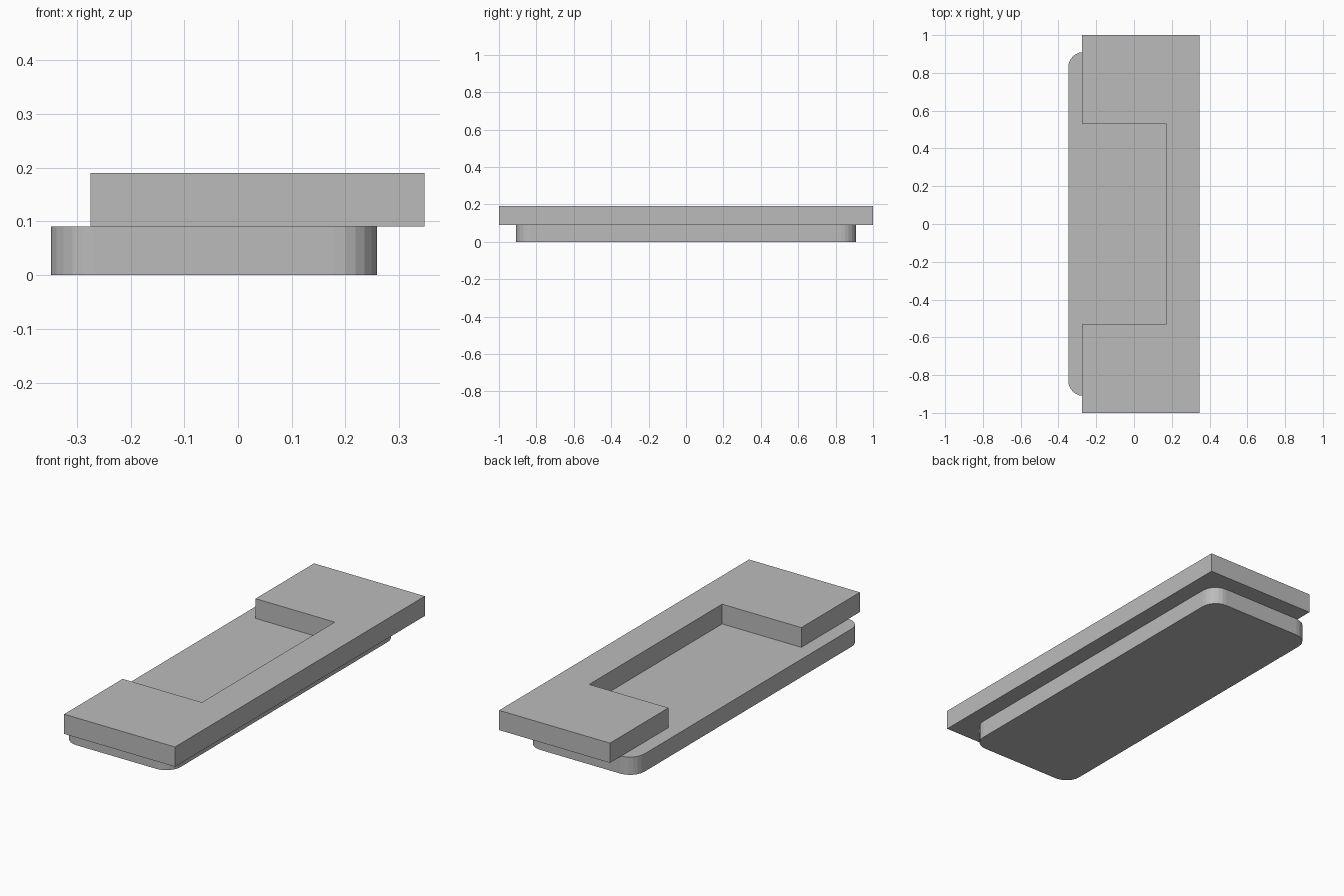
import bpy, bmesh
from math import cos, sin, pi

if "Cube" in bpy.data.objects:
    bpy.data.objects.remove(bpy.data.objects["Cube"], do_unlink=True)

# Single plain grey
grey = bpy.data.materials.new("plain grey")
grey.use_nodes = True
color = (0.5, 0.5, 0.5, 1)
grey.diffuse_color = color
grey.node_tree.nodes["Principled BSDF"].inputs["Base Color"].default_value = color


def extrude_profile(name, outline, bottom, top):
    """Closed flat-faced solid from a counter-clockwise xy outline."""
    bm = bmesh.new()
    face = bm.faces.new([bm.verts.new((x, y, bottom)) for x, y in outline])
    result = bmesh.ops.extrude_face_region(bm, geom=[face], use_keep_orig=True)
    verts = [v for v in result["geom"] if isinstance(v, bmesh.types.BMVert)]
    bmesh.ops.translate(bm, verts=verts, vec=(0, 0, top - bottom))
    bmesh.ops.recalc_face_normals(bm, faces=bm.faces)
    mesh = bpy.data.meshes.new(name)
    bm.to_mesh(mesh)
    bm.free()
    mesh.materials.append(grey)
    obj = bpy.data.objects.new(name, mesh)
    bpy.context.collection.objects.link(obj)
    return obj


def rounded_rectangle(x0, x1, y0, y1, radius, steps):
    centres = [(x1 - radius, y1 - radius), (x0 + radius, y1 - radius),
               (x0 + radius, y0 + radius), (x1 - radius, y0 + radius)]
    points = []
    for corner, (cx, cy) in enumerate(centres):
        for i in range(steps + 1):
            a = (corner + i / steps) * pi / 2
            points.append((cx + radius * cos(a), cy + radius * sin(a)))
    return points


# Lower plate with faceted round corners
extrude_profile("base_plate",
                rounded_rectangle(-0.348, 0.259, -0.91, 0.91, 0.08, 6), 0, 0.09)

# Upper slab with a rectangular notch open on one long side
half = [(0.347, 1), (-0.274, 1), (-0.274, 0.532), (0.17, 0.532)]
extrude_profile("notched_slab",
                half + [(x, -y) for x, y in reversed(half)], 0.09, 0.19)
